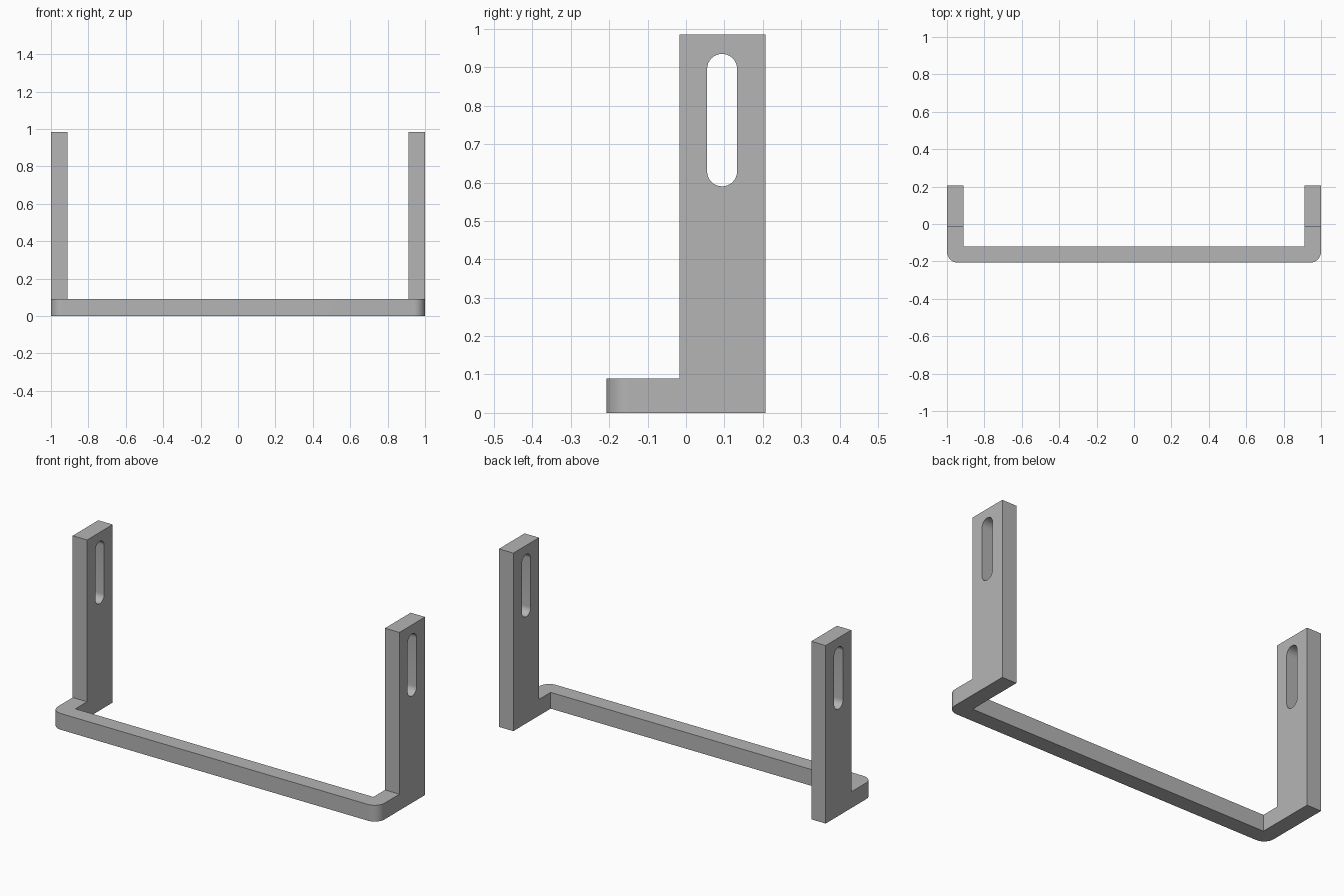
import bpy, bmesh
from math import pi, sin, cos

if "Cube" in bpy.data.objects:
    bpy.data.objects.remove(bpy.data.objects["Cube"], do_unlink=True)

W, D, H = 1.0, 0.207, 0.985      # half width, half depth, height
T, BAR_H = 0.088, 0.09           # metal thickness, bar height
POST_Y = -0.017                  # front face of the uprights
R = 0.06                         # outer corner radius

grey = bpy.data.materials.new("plain grey")
grey.use_nodes = True
colour = (0.46, 0.46, 0.46, 1)
grey.diffuse_color = colour
grey.node_tree.nodes["Principled BSDF"].inputs["Base Color"].default_value = colour


def prism(name, outline, vector):
    """Solid made by sweeping a closed outline along a vector."""
    bm = bmesh.new()
    face = bm.faces.new([bm.verts.new(p) for p in outline])
    new = bmesh.ops.extrude_face_region(bm, geom=[face])["geom"]
    bmesh.ops.translate(bm, vec=vector,
                        verts=[v for v in new if isinstance(v, bmesh.types.BMVert)])
    bmesh.ops.recalc_face_normals(bm, faces=bm.faces)
    mesh = bpy.data.meshes.new(name)
    bm.to_mesh(mesh)
    bm.free()
    mesh.materials.append(grey)
    obj = bpy.data.objects.new(name, mesh)
    bpy.context.collection.objects.link(obj)
    return obj


def arc(cx, cy, r, start, end, steps):
    angles = [start + (end - start) * i / steps for i in range(steps + 1)]
    return [(cx + r * cos(a), cy + r * sin(a)) for a in angles]


def cut(target, cutter):
    cutter.hide_render = True
    mod = target.modifiers.new("cut", "BOOLEAN")
    mod.operation, mod.solver, mod.object = "DIFFERENCE", "EXACT", cutter
    bpy.ops.object.modifier_apply(modifier=mod.name)
    bpy.data.objects.remove(cutter, do_unlink=True)


# U-shaped bracket with rounded front corners, swept to full height
left = arc(W - R, -D + R, R, -pi / 2, 0, 12) + [(W, D), (W - T, D), (W - T, -D + T)]
right = [(-x, y) for x, y in reversed(left)]
bracket = prism("bracket", [(x, y, 0) for x, y in left + right], (0, 0, H))
bpy.context.view_layer.objects.active = bracket
bracket.select_set(True)

# Remove everything above the low bar in front of the uprights
front = [(-2, -1), (2, -1), (2, POST_Y), (-2, POST_Y)]
cut(bracket, prism("front_cutter", [(x, y, BAR_H) for x, y in front], (0, 0, 2)))

# Long round-ended slot through both uprights
SLOT_Y, SLOT_R, LOW, HIGH = 0.094, 0.039, 0.629, 0.896
slot = arc(SLOT_Y, HIGH, SLOT_R, 0, pi, 16) + arc(SLOT_Y, LOW, SLOT_R, pi, 2 * pi, 16)
cut(bracket, prism("slot_cutter", [(-2, y, z) for y, z in slot], (4, 0, 0)))

bpy.ops.object.shade_smooth_by_angle(angle=pi / 6)
